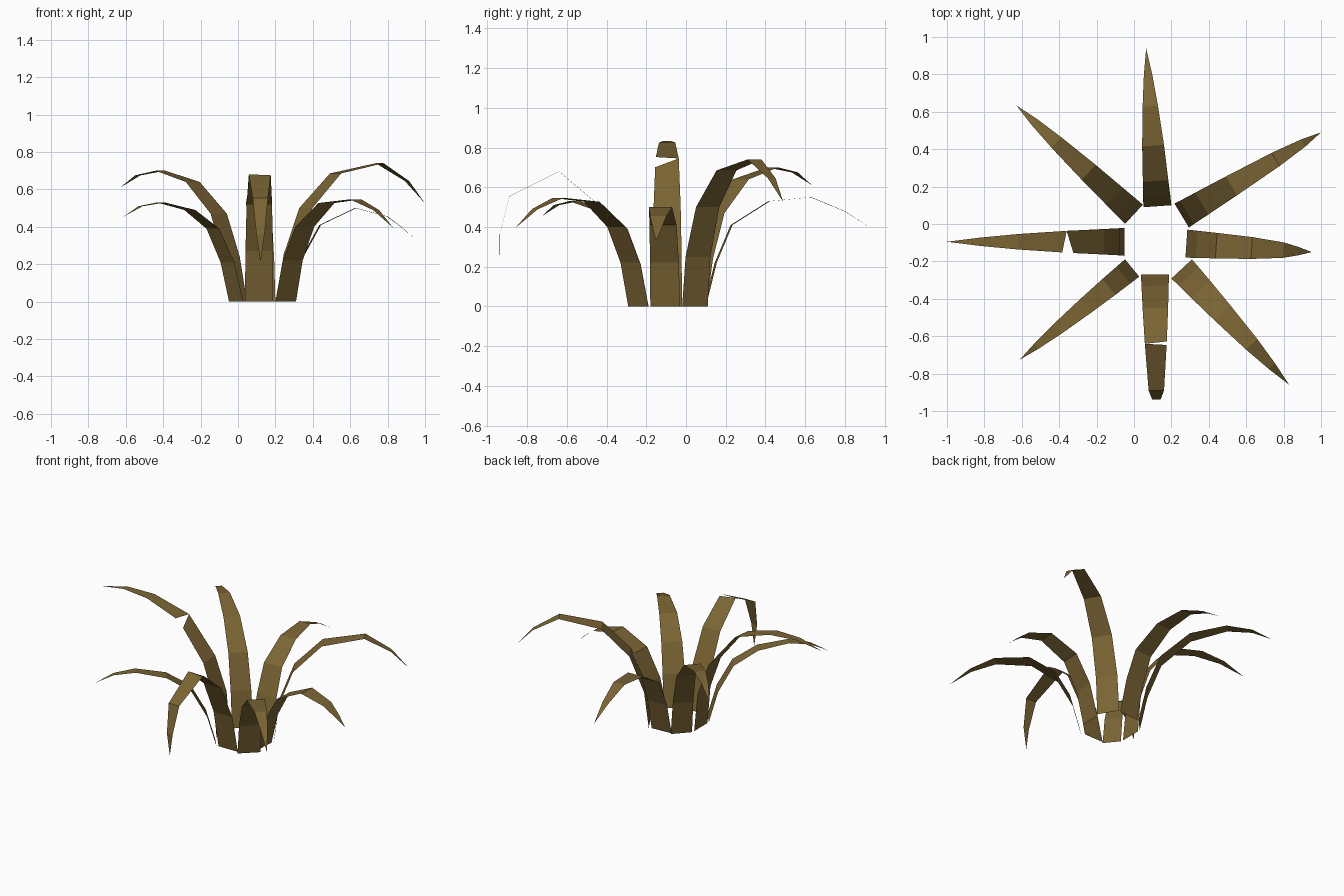
import bpy
from mathutils import Vector

if "Cube" in bpy.data.objects:
    bpy.data.objects.remove(bpy.data.objects["Cube"])

mat = bpy.data.materials.new("dry_leaf")
mat.diffuse_color = (0.2, 0.13, 0.035, 1)
mat.use_nodes = True
mat.node_tree.nodes["Principled BSDF"].inputs["Base Color"].default_value = mat.diffuse_color

# relative width of a blade at each of its seven stations
TAPER = (1, 0.97, 0.91, 0.78, 0.55, 0.3, 0)


def blade(name, base, tip, profile, width=0.15, torn=False):
    """Flat arching strip from base to tip; profile = (distance outwards, height)."""
    start = Vector((*base, 0))
    out = (Vector((*tip, 0)) - start).normalized()
    side = Vector((-out.y, out.x, 0))
    centre = [start + out * r + Vector((0, 0, z)) for r, z in profile]
    half = [width / 2 * t for t in TAPER]
    verts, faces = [], []
    for i in range(6):
        l0, r0 = centre[i] + side * half[i], centre[i] - side * half[i]
        l1, r1 = centre[i + 1] + side * half[i + 1], centre[i + 1] - side * half[i + 1]
        # small tear in the left edge at the bend
        if torn and i == 2:
            l1 = l1.lerp(l0, torn)
        if torn and i == 3:
            l0 = l0.lerp(l1, torn * 0.5)
        n = len(verts)
        if i < 5:
            verts += [r0, l0, l1, r1]
            faces.append((n, n + 3, n + 2, n + 1))
        else:
            verts += [r0, l0, centre[6]]
            faces.append((n, n + 2, n + 1))
    mesh = bpy.data.meshes.new(name)
    mesh.from_pydata(verts, [], faces)
    mesh.materials.append(mat)
    obj = bpy.data.objects.new(name, mesh)
    bpy.context.collection.objects.link(obj)


# straight blades
blade("blade_back", (0.125, 0.095), (0.065, 0.94),
      [(0, 0), (.055, .22), (.135, .41), (.325, .53), (.535, .55), (.705, .48), (.847, .39)])
blade("blade_front", (0.112, -0.27), (0.12, -0.94),
      [(0, 0), (.06, .27), (.18, .52), (.37, .68), (.62, .555), (.668, .365), (.668, .21)], torn=0.06)
blade("blade_right", (0.28, -0.105), (0.95, -0.15),
      [(0, 0), (.055, .22), (.16, .41), (.35, .50), (.52, .455), (.60, .395), (.672, .33)])
blade("blade_left", (-0.05, -0.095), (-1.0, -0.095),
      [(0, 0), (.025, .27), (.11, .50), (.31, .745), (.57, .825), (.77, .832), (.95, .795)], torn=0.18)

# diagonal blades
blade("blade_back_right", (0.255, 0.045), (1.0, 0.49),
      [(0, 0), (.03, .25), (.125, .50), (.31, .685), (.585, .74), (.755, .645), (.868, .525)])
blade("blade_back_left", (0.0, 0.052), (-0.63, 0.635),
      [(0, 0), (.05, .24), (.14, .47), (.33, .64), (.565, .70), (.73, .675), (.858, .61)], 0.14)
blade("blade_front_right", (0.255, -0.24), (0.83, -0.86),
      [(0, 0), (.055, .22), (.15, .40), (.32, .527), (.55, .547), (.71, .49), (.845, .395)])
blade("blade_front_left", (-0.01, -0.235), (-0.61, -0.725),
      [(0, 0), (.06, .21), (.16, .39), (.32, .49), (.52, .53), (.66, .51), (.775, .455)], 0.12)
